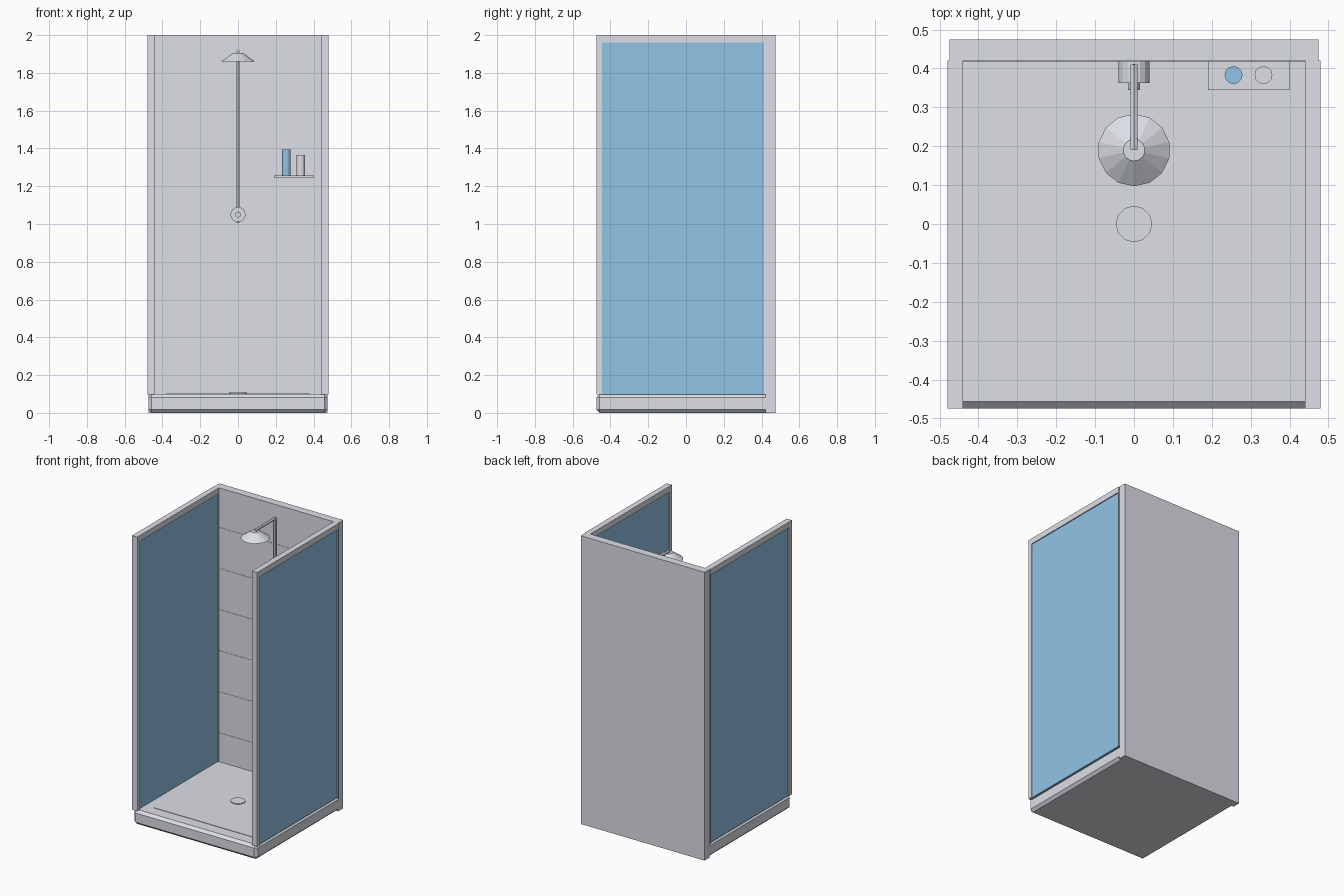
import bpy
from math import radians

if "Cube" in bpy.data.objects:
    bpy.data.objects.remove(bpy.data.objects["Cube"], do_unlink=True)


def material(name, rgb):
    mat = bpy.data.materials.new(name)
    mat.use_nodes = True
    mat.diffuse_color = (*rgb, 1)
    mat.node_tree.nodes["Principled BSDF"].inputs["Base Color"].default_value = (*rgb, 1)
    return mat


GREY = material("light grey", (0.74, 0.76, 0.82))
BLUE = material("glass blue", (0.30, 0.58, 0.84))


def box(name, x, y, z, mat=GREY, bevel=0):
    """Box from (low, high) ranges, with optional chamfered edges."""
    bpy.ops.mesh.primitive_cube_add(size=1, location=[sum(r) / 2 for r in (x, y, z)])
    ob = bpy.context.object
    ob.name = name
    ob.scale = [r[1] - r[0] for r in (x, y, z)]
    bpy.ops.object.transform_apply(location=False, rotation=False, scale=True)
    ob.data.materials.append(mat)
    if bevel:
        mod = ob.modifiers.new("chamfer", "BEVEL")
        mod.width, mod.segments = bevel, 1
    return ob


def tube(name, centre, radius, length, sides=12, top=None, along_y=False, mat=GREY):
    """Faceted cylinder or truncated cone along z or y."""
    bpy.ops.mesh.primitive_cone_add(
        vertices=sides, radius1=radius, radius2=radius if top is None else top,
        depth=length, location=centre, rotation=(radians(90) if along_y else 0, 0, 0))
    ob = bpy.context.object
    ob.name = name
    ob.data.materials.append(mat)
    return ob


# Tray with chamfered rim, raised floor and drain
box("tray", (-.475, .475), (-.475, .47), (0, .1), bevel=.018)
box("tray_floor", (-.38, .38), (-.38, .38), (.09, .103))
tube("drain", (0, 0, .1), .047, .016)

# Back wall with fine horizontal tile seams
box("back_wall", (-.475, .475), (.42, .475), (0, 2))
for i in range(6):
    z = .3 + i * .285
    box(f"tile_seam_{i + 1}", (-.44, .44), (.418, .425), (z - .002, z + .002))

# Side panels: glass held in a frame
for side, s in (("left", 1), ("right", -1)):
    def span(a, b):
        return sorted((s * a, s * b))
    box(f"{side}_top_rail", span(.44, .48), (-.475, .42), (1.96, 2))
    box(f"{side}_front_post", span(.44, .48), (-.475, -.445), (.098, 1.96))
    box(f"{side}_rear_post", span(.44, .48), (.412, .42), (.098, 1.96))
    box(f"{side}_glass", span(.447, .473), (-.445, .412), (.098, 1.96), BLUE)

# Shower pipe, arm and head
tube("riser_pipe", (0, .402, 1.46), .01, .91, 6)
tube("shower_arm", (0, .3, 1.91), .01, .22, 6, along_y=True)
tube("shower_head", (0, .19, 1.882), .093, .045, 14, top=.028)

# Mixer valve and knob
tube("mixer_valve", (0, .392, 1.05), .04, .058, 16, along_y=True)
tube("mixer_knob", (0, .354, 1.05), .016, .02, 10, along_y=True)

# Shelf with two bottles
box("shelf", (.19, .4), (.345, .42), (1.243, 1.258))
tube("blue_bottle", (.256, .383, 1.326), .023, .138, mat=BLUE)
tube("grey_bottle", (.333, .383, 1.311), .023, .108)
